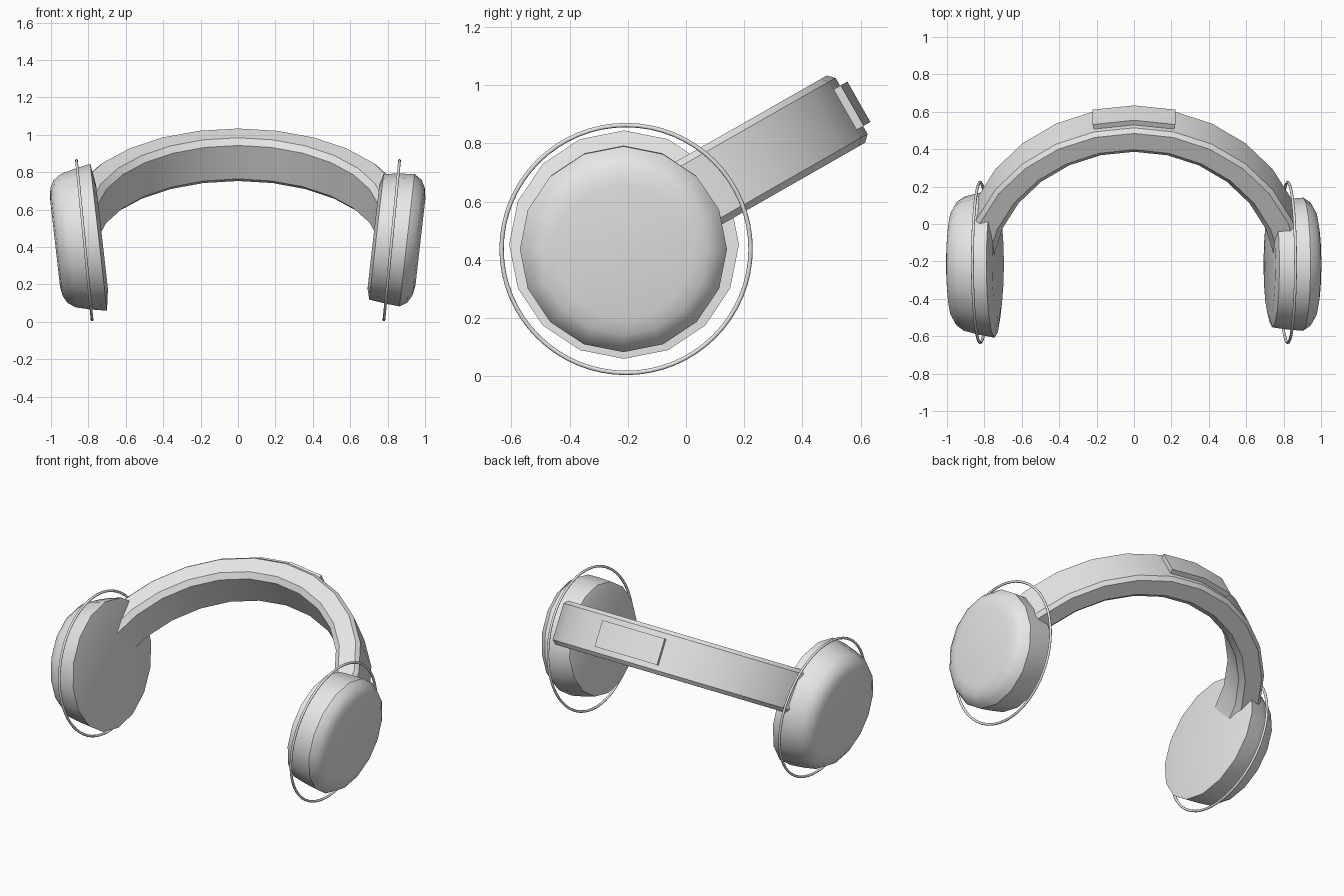
import bpy, bmesh, math
from mathutils import Vector

if "Cube" in bpy.data.objects:
    bpy.data.objects.remove(bpy.data.objects["Cube"])

grey = bpy.data.materials.new("plain_grey")
grey.diffuse_color = (0.8, 0.8, 0.8, 1)
grey.use_nodes = True
grey.node_tree.nodes["Principled BSDF"].inputs["Base Color"].default_value = grey.diffuse_color


def finish(obj, angle=32):
    obj.data.materials.append(grey)
    bpy.ops.object.select_all(action='DESELECT')
    obj.select_set(True)
    bpy.context.view_layer.objects.active = obj
    bpy.ops.object.shade_smooth_by_angle(angle=math.radians(angle))


def skin(name, rings, closed_loop=True):
    """Join equal rings of points into a capped solid."""
    bm = bmesh.new()
    rows = [[bm.verts.new(p) for p in ring] for ring in rings]
    n = len(rows[0])
    for a, b in zip(rows, rows[1:]):
        for i in range(n):
            j = (i + 1) % n
            bm.faces.new((a[i], a[j], b[j], b[i]))
    bm.faces.new(rows[0])
    bm.faces.new(rows[-1])
    bmesh.ops.recalc_face_normals(bm, faces=bm.faces)
    mesh = bpy.data.meshes.new(name)
    bm.to_mesh(mesh)
    bm.free()
    obj = bpy.data.objects.new(name, mesh)
    bpy.context.collection.objects.link(obj)
    finish(obj)
    return obj


# Arch frame: leaning back, about 30 degrees above horizontal
LEAN = math.radians(29.7)
FORWARD = Vector((0, math.cos(LEAN), math.sin(LEAN)))
ACROSS = Vector((0, -math.sin(LEAN), math.cos(LEAN)))
CENTRE = Vector((0, -0.223, 0.477))


def arch(name, section, start, steps):
    """Sweep a (radius, width) section along a circular arc."""
    rings = []
    for i in range(steps + 1):
        a = start + (math.pi - 2 * start) * i / steps
        out = Vector((math.cos(a), 0, 0)) + FORWARD * math.sin(a)
        rings.append([CENTRE + out * r + ACROSS * w for r, w in section])
    return skin(name, rings)


def bevelled(r0, r1, w, b_in, b_out):
    return [(r0, -w + b_in), (r0 + b_in, -w), (r1 - b_out, -w), (r1, -w + b_out),
            (r1, w - b_out), (r1 - b_out, w), (r0 + b_in, w), (r0, w - b_in)]


# Headband and the raised plate on its crown
arch("headband", bevelled(0.76, 0.912, 0.133, 0.03, 0.022), math.radians(8.5), 12)
arch("crown_plate", [(0.88, -0.08), (0.941, -0.08), (0.941, 0.08), (0.88, 0.08)],
     math.radians(76.4), 2)

# Ear cups: (distance along axis, radius), inner face to outer face
TILT = math.radians(6.5)
CUPS = {
    "right": (1, (0.74, -0.215, 0.455),
              [(-0.016, 0.28), (0.0, 0.338), (0.09, 0.35), (0.165, 0.356),
               (0.205, 0.33), (0.227, 0.29), (0.237, 0.235)]),
    "left": (-1, (-0.745, -0.213, 0.452),
             [(-0.018, 0.28), (0.0, 0.395), (0.09, 0.378), (0.165, 0.358),
              (0.205, 0.33), (0.227, 0.29), (0.235, 0.235)]),
}
for side, (sign, centre, profile) in CUPS.items():
    axis = Vector((sign * math.cos(TILT), 0, -math.sin(TILT)))
    up = Vector((sign * math.sin(TILT), 0, math.cos(TILT)))
    rings = []
    for d, r in profile:
        rings.append([Vector(centre) + axis * d
                      + up * r * math.cos(k * math.pi / 8)
                      + Vector((0, r * math.sin(k * math.pi / 8), 0))
                      for k in range(16)])
    skin(side + "_ear_cup", rings)

    # Thin hoop around the cup
    t = math.radians(5.6)
    hoop_axis = Vector((sign * math.cos(t), 0, -math.sin(t)))
    bpy.ops.mesh.primitive_torus_add(major_segments=64, minor_segments=10,
                                     major_radius=0.428, minor_radius=0.0075,
                                     location=(sign * 0.822, -0.206, 0.437))
    hoop = bpy.context.object
    hoop.name = side + "_hoop"
    hoop.rotation_euler = Vector((0, 0, 1)).rotation_difference(hoop_axis).to_euler()
    finish(hoop, 60)
